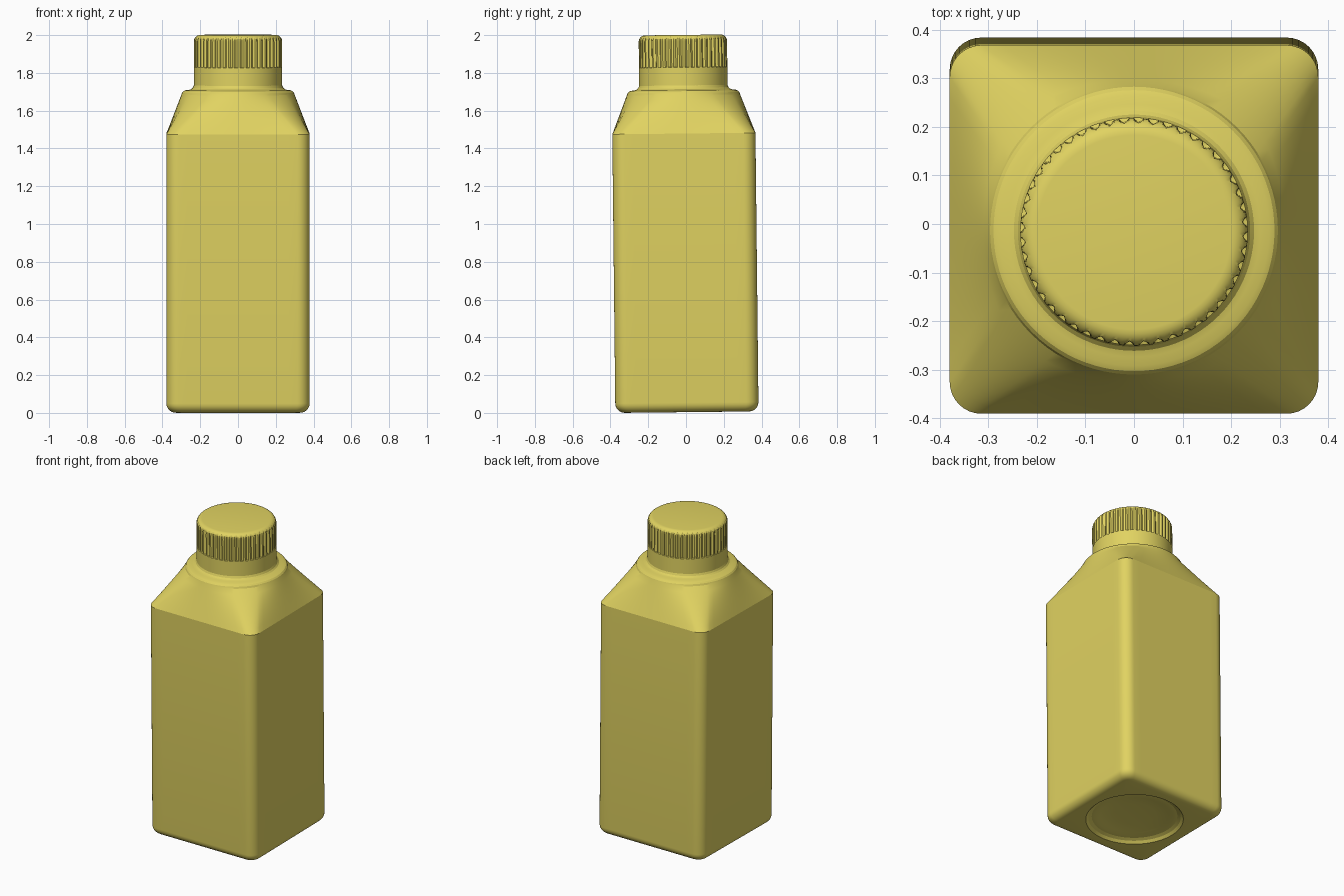
import bpy, bmesh, math
from mathutils import Matrix

if "Cube" in bpy.data.objects:
    bpy.data.objects.remove(bpy.data.objects["Cube"])

ARC, SIDE = 8, 14            # segments per rounded corner / per flat side
N = 4 * (ARC + SIDE)
LEAN = Matrix.Translation((0, 0.005, 0.004)) @ Matrix.Rotation(0.011, 4, 'X')

yellow = bpy.data.materials.new("yellow_plastic")
yellow.diffuse_color = (0.75, 0.65, 0.12, 1)
yellow.use_nodes = True
yellow.node_tree.nodes["Principled BSDF"].inputs["Base Color"].default_value = yellow.diffuse_color


def rounded_square(half, rad):
    pts = []
    c = half - rad
    for q in range(4):
        a0 = q * math.pi / 2
        quad = [(half, -c + 2 * c * i / SIDE) for i in range(SIDE)]
        quad += [(c + rad * math.cos(t), c + rad * math.sin(t))
                 for t in (math.pi / 2 * i / ARC for i in range(ARC))]
        pts += [(x * math.cos(a0) - y * math.sin(a0),
                 x * math.sin(a0) + y * math.cos(a0)) for x, y in quad]
    return pts


def circle(r, n=N):
    off = -math.pi * SIDE / N
    return [(r * math.cos(off + 2 * math.pi * i / n),
             r * math.sin(off + 2 * math.pi * i / n)) for i in range(n)]


def blend(a, b, t):
    return [(p[0] + (q[0] - p[0]) * t, p[1] + (q[1] - p[1]) * t) for p, q in zip(a, b)]


def loft(name, rings, sharp):
    bm = bmesh.new()
    loops = [[bm.verts.new((x, y, z)) for x, y in pts] for pts, z in rings]
    n = len(loops[0])
    for a, b in zip(loops, loops[1:]):
        for i in range(n):
            j = (i + 1) % n
            bm.faces.new((a[i], a[j], b[j], b[i]))
    bm.faces.new(loops[0][::-1])
    bm.faces.new(loops[-1])
    bmesh.ops.recalc_face_normals(bm, faces=bm.faces)
    bm.transform(LEAN)
    me = bpy.data.meshes.new(name)
    bm.to_mesh(me)
    bm.free()
    me.materials.append(yellow)
    ob = bpy.data.objects.new(name, me)
    bpy.context.collection.objects.link(ob)
    bpy.ops.object.select_all(action='DESELECT')
    ob.select_set(True)
    bpy.context.view_layer.objects.active = ob
    bpy.ops.object.shade_smooth_by_angle(angle=math.radians(sharp))
    return ob


# Bottle: base recess, rounded foot, square body, shoulder, neck ring
rings = [(circle(r), z) for r, z in
         ((0.02, 0.034), (0.12, 0.033), (0.20, 0.028), (0.225, 0.022),
          (0.25, 0.022), (0.27, 0.014), (0.285, 0.0))]
for i in range(7):
    t = math.pi / 2 * i / 6
    d = 0.05 * (1 - math.sin(t))
    rings.append((rounded_square(0.379 - d, 0.065 - d * 0.6), 0.05 * (1 - math.cos(t))))
body = rounded_square(0.379, 0.065)
rings.append((body, 1.475))
for i in range(1, 9):
    rings.append((blend(body, circle(0.30), i / 8), 1.475 + 0.205 * i / 8))
rings += [(circle(r), z) for r, z in
          ((0.296, 1.691), (0.289, 1.699), (0.278, 1.704), (0.26, 1.706),
           (0.247, 1.710), (0.239, 1.718), (0.234, 1.73), (0.23, 1.74))]
loft("bottle", rings, 19)

# Cap: plain skirt, grooved grip, rounded top edge
R, GROOVES, PER = 0.234, 48, 6
shape = [0, 0, 0.7, 1, 0.7, 0]


def cap_ring(r, z, grooved):
    n = GROOVES * PER
    pts = []
    for i, (x, y) in enumerate(circle(1, n)):
        rr = min(r, R - 0.009 * shape[i % PER]) if grooved else r
        pts.append((x * rr, y * rr))
    return pts, z


rings = [cap_ring(R, 1.725, False), cap_ring(R, 1.825, False),
         cap_ring(R, 1.827, True), cap_ring(R, 1.963, True)]
for i in range(1, 7):
    t = math.pi / 2 * i / 6
    rings.append(cap_ring(R - 0.034 * (1 - math.cos(t)), 1.963 + 0.034 * math.sin(t), True))
loft("cap", rings, 30)
